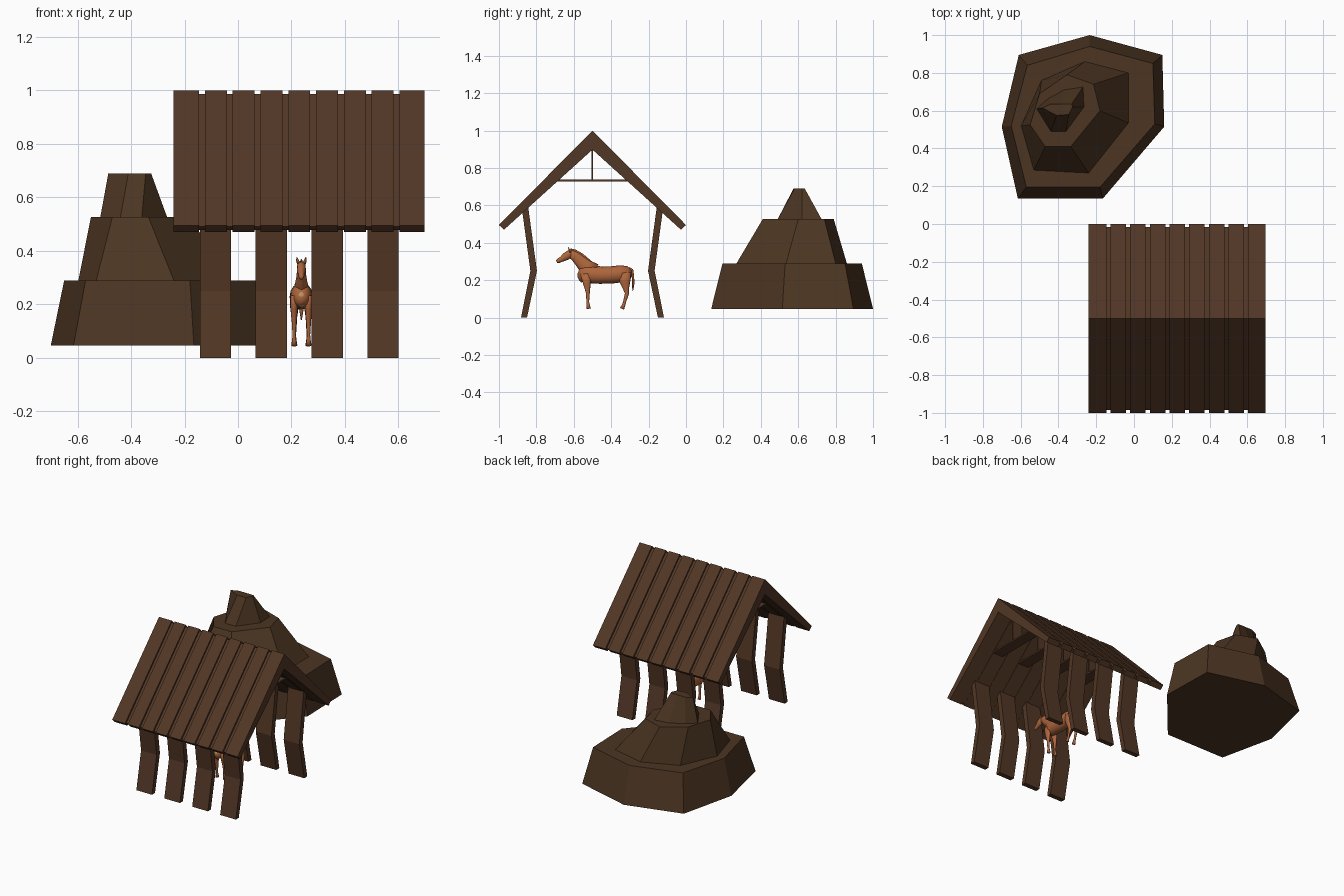
import bpy, bmesh, math
from mathutils import Vector


def material(name, rgb):
    m = bpy.data.materials.new(name)
    m.diffuse_color = (*rgb, 1)
    return m


WOOD = material("wood", (0.085, 0.038, 0.019))
ROCK = material("rock", (0.072, 0.036, 0.016))
COAT = material("coat", (0.42, 0.13, 0.045))
TAN = material("tan", (0.5, 0.3, 0.13))


def finish(name, bm, mat, smooth=False):
    bmesh.ops.recalc_face_normals(bm, faces=bm.faces)
    me = bpy.data.meshes.new(name)
    bm.to_mesh(me)
    bm.free()
    me.materials.append(mat)
    for p in me.polygons:
        p.use_smooth = smooth
    ob = bpy.data.objects.new(name, me)
    bpy.context.collection.objects.link(ob)
    return ob


def loft(name, rings, mat, smooth=False):
    """Join rings of equal point count and cap both ends."""
    bm = bmesh.new()
    loops = [[bm.verts.new(p) for p in r] for r in rings]
    n = len(loops[0])
    for a, b in zip(loops, loops[1:]):
        for i in range(n):
            j = (i + 1) % n
            bm.faces.new((a[i], a[j], b[j], b[i]))
    bm.faces.new(loops[0])
    bm.faces.new(loops[-1])
    return finish(name, bm, mat, smooth)


def prism(name, profile, x0, x1, mat=WOOD):
    """Extrude a (y, z) profile along x."""
    return loft(name, [[(x, y, z) for y, z in profile] for x in (x0, x1)], mat)


def limb(name, stations, mat=COAT, sides=12):
    """Elliptical tube through (x, y, z, half width, half depth) stations."""
    pts = [Vector(s[:3]) for s in stations]
    rings = []
    for i, s in enumerate(stations):
        t = pts[min(i + 1, len(pts) - 1)] - pts[max(i - 1, 0)]
        up = Vector((0, -t.z, t.y)).normalized()
        rings.append([pts[i] + Vector((s[3] * math.cos(a), 0, 0)) + up * s[4] * math.sin(a)
                      for a in (2 * math.pi * k / sides for k in range(sides))])
    return loft(name, rings, mat, True)


def mirror_y(profile):
    return [(-1 - y, z) for y, z in profile]


# Roof: recessed sheet under nine raised planks
half = [(-0.985, 0.492), (-0.965, 0.478)]
prism("roof_sheet", [(-0.5, 0.987)] + half + [(-0.5, 0.905)] + mirror_y(half)[::-1], -0.235, 0.685)
half = [(-1.0, 0.495), (-0.973, 0.47)]
plank = [(-0.5, 1.0)] + half + [(-0.5, 0.898)] + mirror_y(half)[::-1]
for i in range(9):
    c = -0.187 + 0.104 * i
    x0 = -0.241 if i == 0 else c - 0.041
    x1 = 0.697 if i == 8 else c + 0.041
    prism(f"roof_plank_{i}", plank, x0, x1)

# Bent legs in pairs, each pair with a roof truss
leg = [(-0.882, 0.0), (-0.85, 0.0), (-0.797, 0.25), (-0.845, 0.6), (-0.877, 0.58), (-0.832, 0.25)]
for i in range(4):
    x0 = -0.143 + 0.209 * i
    x1 = x0 + 0.117
    prism(f"front_leg_{i}", leg, x0, x1)
    prism(f"back_leg_{i}", mirror_y(leg), x0, x1)
    prism(f"truss_beam_{i}", [(-0.69, 0.728), (-0.31, 0.728), (-0.31, 0.738), (-0.69, 0.738)],
          x0 + 0.02, x1 - 0.02)
    prism(f"truss_post_{i}", [(-0.504, 0.735), (-0.496, 0.735), (-0.496, 0.91), (-0.504, 0.91)],
          x0 + 0.02, x1 - 0.02)

# Stepped rock mound: three leaning seven-sided tiers
tiers = [
    (0.047, [(-.235, 1.0), (.15, .895), (.16, .515), (-.165, .135), (-.615, .135), (-.70, .515), (-.61, .895)]),
    (0.29, [(-.235, .94), (.10, .85), (.11, .53), (-.18, .195), (-.57, .195), (-.65, .52), (-.565, .84)]),
    (0.29, [(-.26, .86), (-.03, .80), (-.03, .535), (-.24, .27), (-.53, .285), (-.597, .52), (-.49, .76)]),
    (0.526, [(-.355, .79), (-.215, .74), (-.18, .6), (-.335, .41), (-.47, .41), (-.55, .525), (-.50, .69)]),
    (0.526, [(-.37, .71), (-.27, .725), (-.265, .62), (-.36, .49), (-.44, .49), (-.515, .61), (-.46, .66)]),
    (0.69, [(-.38, .635), (-.33, .635), (-.325, .62), (-.345, .58), (-.41, .575), (-.485, .615), (-.44, .635)]),
]
loft("rock_mound", [[(x, y, z) for x, y in pts] for z, pts in tiers], ROCK)

# Horse
HX = 0.237


def at(dx, stations):
    return [(HX + dx, *s) for s in stations]


limb("horse_body", at(0, [
    (-.577, .235, .010, .016), (-.568, .233, .026, .036), (-.54, .233, .038, .046),
    (-.50, .231, .043, .050), (-.45, .227, .044, .046), (-.40, .228, .044, .046),
    (-.35, .234, .043, .046), (-.31, .235, .034, .040), (-.29, .238, .012, .018)]), sides=16)
limb("horse_neck", at(0, [
    (-.49, .245, .032, .045), (-.535, .270, .025, .042), (-.565, .302, .019, .033),
    (-.593, .328, .016, .027), (-.622, .344, .013, .021)]))
limb("horse_head", at(0, [
    (-.605, .350, .008, .010), (-.62, .342, .016, .021), (-.642, .327, .017, .021),
    (-.664, .313, .012, .015), (-.683, .303, .010, .012), (-.692, .299, .006, .007)]))
limb("horse_mane", at(0, [
    (-.618, .366, .003, .004), (-.59, .357, .006, .006), (-.555, .337, .007, .006),
    (-.52, .307, .006, .006), (-.485, .281, .003, .004)]), sides=8)
limb("horse_tail", at(0, [
    (-.305, .266, .006, .006), (-.288, .255, .007, .006), (-.283, .22, .008, .006),
    (-.282, .18, .008, .006), (-.285, .142, .002, .002)]), sides=8)
for side, s in (("left", -1), ("right", 1)):
    limb(f"horse_front_leg_{side}", at(s * .027, [
        (-.535, .235, .014, .030), (-.530, .185, .014, .021), (-.525, .135, .009, .011),
        (-.525, .085, .006, .007), (-.523, .066, .008, .009), (-.520, .047, .011, .012)]))
    limb(f"horse_hind_leg_{side}", at(s * .026, [
        (-.330, .240, .016, .036), (-.326, .190, .016, .028), (-.320, .150, .010, .015),
        (-.316, .128, .009, .011), (-.328, .085, .006, .008), (-.334, .066, .008, .009),
        (-.342, .047, .011, .012)]))
    limb(f"horse_ear_{side}", [
        (HX + s * .010, -.617, .350, .006, .005), (HX + s * .014, -.624, .363, .006, .005),
        (HX + s * .017, -.630, .377, .001, .001)], sides=6)

# Pale chest patch
limb("horse_chest", at(0, [
    (-.562, .255, .008, .008), (-.568, .235, .017, .012), (-.563, .21, .018, .012),
    (-.553, .19, .008, .008)]), TAN)
